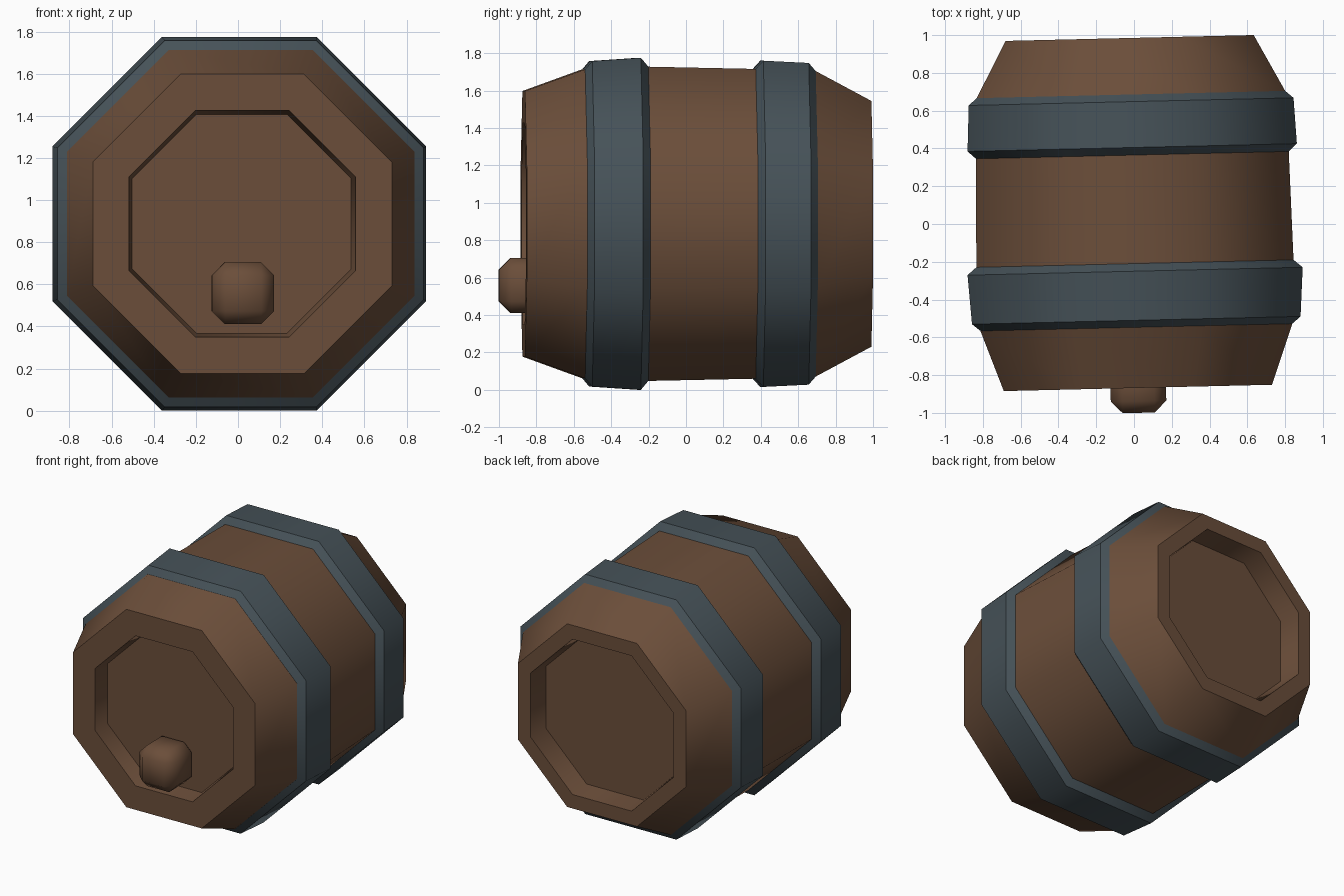
import bpy, bmesh, math
from mathutils import Matrix

if "Cube" in bpy.data.objects:
    bpy.data.objects.remove(bpy.data.objects["Cube"])

SIDES = 8
CENTRE_Z = 0.8875
TILT = Matrix.Translation((0, 0, CENTRE_Z)) @ Matrix.Rotation(math.radians(1.35), 4, 'Z')


def material(name, rgb):
    m = bpy.data.materials.new(name)
    m.diffuse_color = (*rgb, 1)
    m.use_nodes = True
    m.node_tree.nodes["Principled BSDF"].inputs["Base Color"].default_value = m.diffuse_color
    return m


wood = material("brown_wood", (0.147, 0.076, 0.042))
iron = material("grey_iron", (0.061, 0.084, 0.098))


def finish(bm, name, mat):
    bmesh.ops.recalc_face_normals(bm, faces=bm.faces)
    bm.transform(TILT)
    me = bpy.data.meshes.new(name)
    bm.to_mesh(me)
    bm.free()
    me.materials.append(mat)
    ob = bpy.data.objects.new(name, me)
    bpy.context.collection.objects.link(ob)
    return ob


def lathe(name, profile, mat, closed):
    """Sweep (y, apothem) points round the y axis as an octagon; ring edges stay sharp."""
    bm = bmesh.new()
    rings = []
    for y, a in profile:
        r = a / math.cos(math.pi / SIDES)
        angles = [(i + 0.5) * math.tau / SIDES for i in range(SIDES)]
        rings.append([bm.verts.new((r * math.cos(t), y, r * math.sin(t))) for t in angles])
    pairs = list(zip(rings, rings[1:]))
    if closed:
        pairs.append((rings[-1], rings[0]))
    for lo, hi in pairs:
        for i in range(SIDES):
            j = (i + 1) % SIDES
            bm.faces.new((lo[i], lo[j], hi[j], hi[i])).smooth = True
    if not closed:
        bm.faces.new(rings[0])
        bm.faces.new(rings[-1])
    for ring in rings:
        for i in range(SIDES):
            bm.edges.get((ring[i], ring[(i + 1) % SIDES])).smooth = False
    return finish(bm, name, mat)


# Barrel body with a recessed lid at each end
lathe("barrel_body", [(-0.748, 0.52), (-0.868, 0.538), (-0.868, 0.71), (-0.55, 0.825),
                      (-0.212, 0.84), (0.367, 0.828), (0.685, 0.817),
                      (0.985, 0.657), (0.985, 0.557), (0.83, 0.54)], wood, False)

# Iron hoops with chamfered edges
lathe("front_hoop", [(-0.55, 0.822), (-0.51, 0.87), (-0.25, 0.8875), (-0.208, 0.838),
                     (-0.25, 0.80), (-0.51, 0.80)], iron, True)
lathe("back_hoop", [(0.363, 0.826), (0.405, 0.872), (0.648, 0.86), (0.688, 0.814),
                    (0.648, 0.79), (0.405, 0.79)], iron, True)

# Rounded bung low on the front lid
bm = bmesh.new()
bmesh.ops.create_cube(bm, size=0.294)
bmesh.ops.bevel(bm, geom=bm.edges[:], offset=0.062, segments=1, affect='EDGES')
for f in bm.faces:
    f.smooth = True
bmesh.ops.translate(bm, verts=bm.verts, vec=(0.002, -0.853, 0.558 - CENTRE_Z))
finish(bm, "bung", wood)
